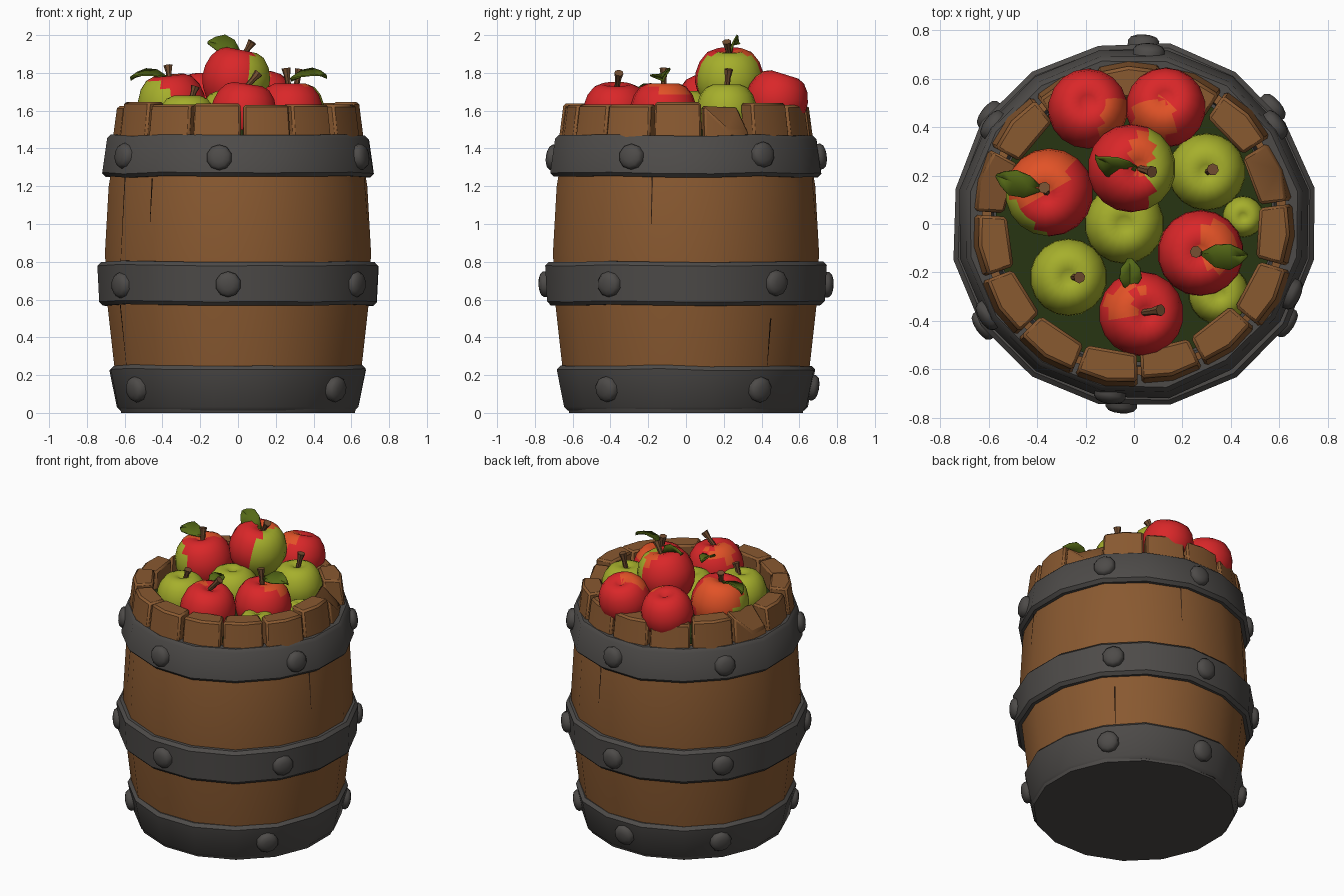
import bpy, bmesh, math, random
from mathutils import Vector, Matrix

random.seed(4)
if "Cube" in bpy.data.objects:
    bpy.data.objects.remove(bpy.data.objects["Cube"])


def material(name, *rgb):
    m = bpy.data.materials.new(name)
    m.use_nodes = True
    m.diffuse_color = (*rgb, 1)
    m.node_tree.nodes["Principled BSDF"].inputs["Base Color"].default_value = (*rgb, 1)
    return m


WOOD = material("brown wood", .25, .1, .03)
IRON = material("dark iron", .075, .07, .066)
RED = material("apple red", .7, .02, .022)
ORANGE = material("apple orange", .76, .085, .02)
GREEN = material("apple green", .38, .43, .025)
LEAF = material("leaf green", .09, .14, .008)
STEM = material("stem brown", .17, .075, .03)
DARK = material("deep green shade", .02, .035, .006)
CRACK = material("dark seam", .05, .022, .01)


def finish(bm, name, mats, angle=35):
    bmesh.ops.recalc_face_normals(bm, faces=bm.faces)
    me = bpy.data.meshes.new(name)
    bm.to_mesh(me)
    bm.free()
    for m in mats:
        me.materials.append(m)
    me.shade_smooth()
    me.set_sharp_from_angle(angle=math.radians(angle))
    ob = bpy.data.objects.new(name, me)
    bpy.context.collection.objects.link(ob)
    return ob


def lathe(profile, segs, closed=False, wobble=0.0):
    """Spin (radius, height) points about z."""
    bm = bmesh.new()
    rings = []
    for i in range(segs):
        a = math.tau * (i + .5) / segs
        dr, dz = random.uniform(-wobble, wobble), random.uniform(-wobble, wobble)
        rings.append([bm.verts.new(((r + dr) * math.cos(a) if r else 0,
                                    (r + dr) * math.sin(a) if r else 0,
                                    z + (dz if z > .1 else 0))) for r, z in profile])
    n = len(profile)
    for i in range(segs):
        p, q = rings[i], rings[(i + 1) % segs]
        for j in range(n if closed else n - 1):
            k = (j + 1) % n
            bm.faces.new((p[j], q[j], q[k], p[k]))
    bmesh.ops.remove_doubles(bm, verts=bm.verts, dist=1e-5)
    return bm


def polar(radius, degrees, z=0.0):
    a = math.radians(degrees)
    return Vector((radius * math.cos(a), radius * math.sin(a), z))


# Barrel body and the dark filling under the apples
BODY = [(.64, .05), (.668, .25), (.708, .6), (.718, .85), (.698, 1.2), (.66, 1.42), (.6, 1.43)]
finish(lathe(BODY, 16), "barrel_body", [WOOD])
finish(lathe([(0, 1.5), (.58, 1.5), (.58, 1.46), (0, 1.46)], 16), "barrel_filling", [DARK])

# Stave ends around the rim, two of them chipped
STAVES = 15
for i in range(STAVES):
    mid = 360 * i / STAVES - 4
    half = 180 / STAVES - .7
    top = 1.635 + random.uniform(-.012, .012)
    chipped = i in (1, 7)
    shift = random.uniform(-.01, .01)
    bm = bmesh.new()
    loops = []
    for z, outer, inner in ((1.36, .678, .54), (top, .642, .53)):
        loop = []
        for r, d in ((outer, -half), (outer + .008, 0), (outer, half), (inner, half), (inner, -half)):
            low = .13 if chipped and z == top and r > .6 and d >= 0 else 0
            loop.append(bm.verts.new(polar(r + shift, mid + d, z - low)))
        loops.append(loop)
    bm.faces.new(loops[0])
    bm.faces.new(loops[1])
    for j in range(5):
        k = (j + 1) % 5
        bm.faces.new((loops[0][j], loops[0][k], loops[1][k], loops[1][j]))
    stave = finish(bm, "rim_stave", [WOOD])
    bevel = stave.modifiers.new("soft edges", "BEVEL")
    bevel.width, bevel.segments = .012, 1

# Thin seams on the barrel side
for deg, low, high in ((-131, 1.0, 1.24), (-150, .8, 1.25), (-15, 1.0, 1.25),
                       (-152, .25, .57), (75, 1.0, 1.25), (40, .25, .5)):
    bm = bmesh.new()
    verts = []
    for z, w in ((low, .1), (high, .4)):
        lo = next(k for k in range(len(BODY) - 1) if BODY[k + 1][1] >= z)
        (r0, z0), (r1, z1) = BODY[lo], BODY[lo + 1]
        r = r0 + (r1 - r0) * (z - z0) / (z1 - z0)
        verts.append([bm.verts.new(polar(r + .001, deg + s * w, z)) for s in (-1, 1)])
    bm.faces.new((verts[0][0], verts[0][1], verts[1][1], verts[1][0]))
    finish(bm, "side_seam", [CRACK])


# Iron hoops, with rivets spaced around each
def hoop(name, z0, z1, r0, r1, rivets):
    b = .02
    profile = [(r0 - .07, z0), (r0 - b, z0), (r0, z0 + b), (r1, z1 - b), (r1 - b, z1), (r1 - .07, z1)]
    finish(lathe(profile, 16, True, .006), name, [IRON], 40)
    for deg in rivets:
        mid = (r0 + r1) / 2 - .006
        bm = lathe([(.068, -.03), (.068, .012), (.055, .028), (.03, .036), (0, .039)], 10)
        out = polar(1, deg, (r0 - r1) / (z1 - z0))
        turn = out.to_track_quat("Z", "Y").to_matrix().to_4x4()
        spot = polar(mid, deg, (z0 + z1) / 2 + random.uniform(-.01, .01))
        bm.transform(Matrix.Translation(spot) @ turn)
        finish(bm, name + "_rivet", [IRON], 40)


hoop("lower_hoop", .012, .25, .652, .692, (-39, 36, 90, 144, 216))
hoop("middle_hoop", .57, .8, .745, .755, (-94, -33, 40, 87, 143, 214))
hoop("upper_hoop", 1.25, 1.47, .728, .702, (-98, -24, 35, 85, 145, 212))
finish(lathe([(0, 0), (.63, 0), (.64, .03), (.6, .06), (0, .06)], 16), "base_plate", [IRON])

# Apples: centre, radius, base colour, patches of (colour, direction, threshold)
APPLE = [(0, .7), (.2, .83), (.45, .87), (.68, .77), (.87, .53), (.98, .22), (1, -.08),
         (.92, -.4), (.76, -.68), (.5, -.9), (.25, -.95), (0, -.86)]
SKINS = [RED, ORANGE, GREEN]


def apple(centre, radius, base, patches=(), tilt=(0, 0)):
    bm = lathe(APPLE, 18)
    bmesh.ops.recalc_face_normals(bm, faces=bm.faces)
    turn = Matrix.Rotation(tilt[0], 4, "X") @ Matrix.Rotation(tilt[1], 4, "Y")
    bm.transform(turn)
    for f in bm.faces:
        f.material_index = SKINS.index(base)
        spot = f.calc_center_median().normalized()
        for skin, direction, limit in patches:
            if spot.dot(Vector(direction).normalized()) + random.uniform(-.06, .06) > limit:
                f.material_index = SKINS.index(skin)
    bm.transform(Matrix.Translation(centre) @ Matrix.Scale(radius, 4))
    finish(bm, "apple", SKINS, 50)


apple((.03, -.37, 1.59), .175, RED, [(ORANGE, (-.5, .3, .8), .88)], (0, .15))
apple((-.27, -.22, 1.54), .16, GREEN)
apple((-.35, .13, 1.63), .182, RED,
      [(ORANGE, (-.5, .8, .5), .45), (GREEN, (-.8, -.5, -.35), .45)], (.05, -.1))
apple((-.01, .23, 1.765), .182, RED,
      [(ORANGE, (.6, .3, .6), .72), (GREEN, (1, -.05, -.1), .4)], (0, .2))
apple((.3, .215, 1.6), .16, GREEN)
apple((.275, -.12, 1.59), .178, RED, [(ORANGE, (.4, .2, .9), .87)])
apple((-.04, 0, 1.56), .165, GREEN)
apple((-.19, .475, 1.645), .165, RED, [(ORANGE, (.7, -.3, .6), .84)], (-.2, 0))
apple((.13, .48, 1.655), .165, RED, [(ORANGE, (-.3, -.3, .9), .82)], (-.3, 0))
apple((.35, -.29, 1.51), .125, GREEN)
apple((.45, .03, 1.52), .085, GREEN)

# Stems, flaring toward the tip
for base, tip in (((.04, -.365, 1.72), (.11, -.355, 1.8)), ((-.25, -.22, 1.65), (-.225, -.22, 1.73)),
                  ((-.36, .13, 1.75), (-.37, .15, 1.84)), ((.02, .23, 1.88), (.075, .215, 1.965)),
                  ((.305, .215, 1.71), (.325, .225, 1.82)), ((.27, -.12, 1.71), (.255, -.115, 1.825))):
    base, tip = Vector(base), Vector(tip)
    axis = tip - base
    length = axis.length
    bm = lathe([(0, 0), (.014, 0), (.016, length * .6), (.025, length), (0, length)], 7)
    bm.transform(Matrix.Translation(base) @ axis.to_track_quat("Z", "Y").to_matrix().to_4x4())
    finish(bm, "apple_stem", [STEM])


# Leaves, folded along the midrib
def leaf(base, tip, facing, width):
    base, tip, facing = Vector(base), Vector(tip), Vector(facing).normalized()
    side = (tip - base).cross(facing).normalized()
    bm = bmesh.new()
    rows = []
    for t, w, arch in ((0, .12, 0), (.3, .85, .02), (.62, 1, .022), (.85, .55, .008), (1, .02, -.01)):
        c = base.lerp(tip, t) + facing * arch
        rows.append([bm.verts.new(c + side * s * w * width + facing * abs(s) * .015) for s in (-1, 0, 1)])
    for p, q in zip(rows, rows[1:]):
        for j in range(2):
            bm.faces.new((p[j], p[j + 1], q[j + 1], q[j]))
    ob = finish(bm, "apple_leaf", [LEAF])
    ob.modifiers.new("thickness", "SOLIDIFY").thickness = .008


leaf((-.38, .145, 1.77), (-.57, .2, 1.775), (-.1, -.3, 1), .055)
leaf((.01, .235, 1.9), (-.16, .275, 1.965), (.1, -.75, .65), .058)
leaf((.28, -.12, 1.76), (.47, -.13, 1.785), (-.1, -.35, 1), .055)
leaf((-.02, -.14, 1.71), (-.02, -.28, 1.69), (.2, 0, 1), .045)
